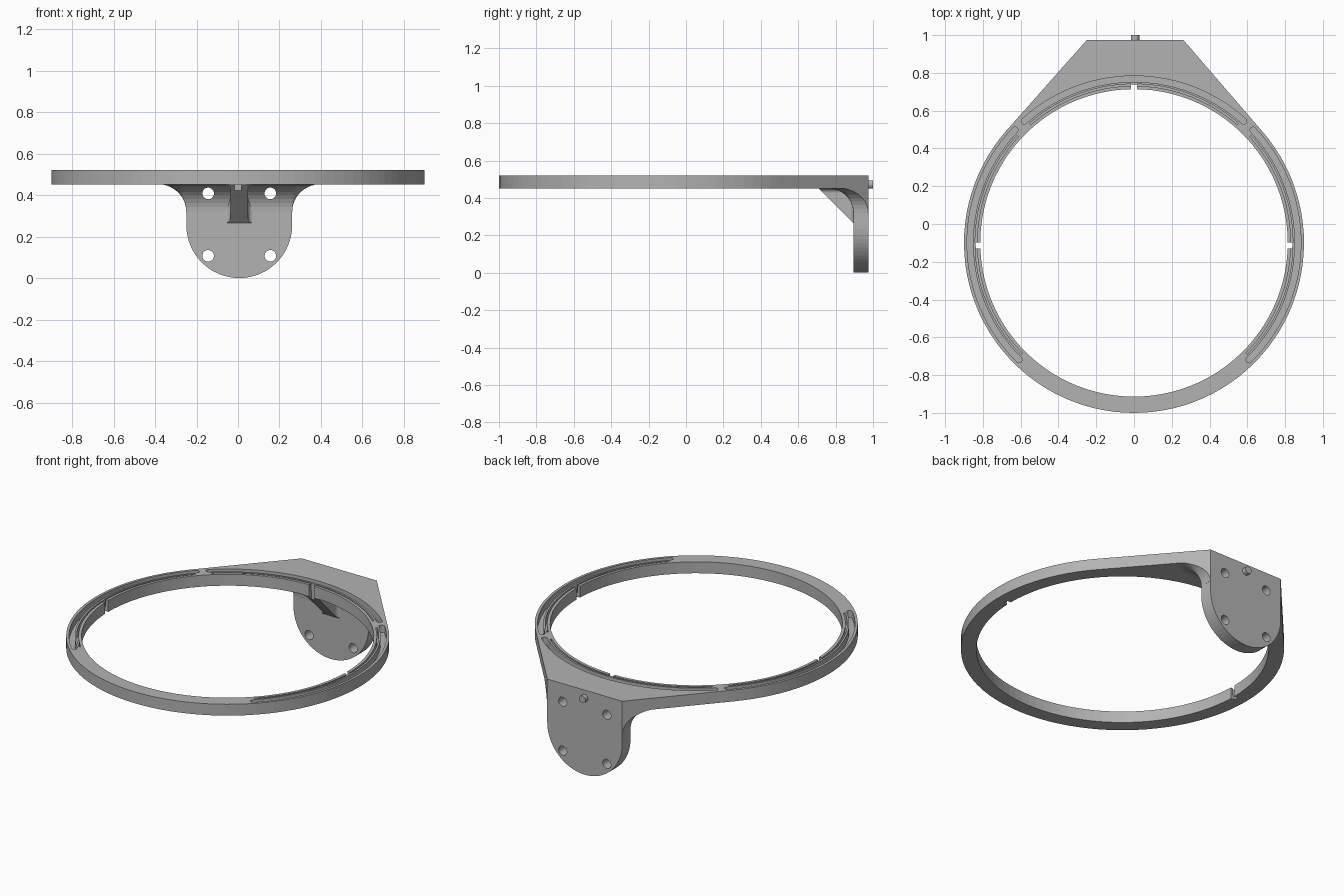
import bpy, bmesh, math
from mathutils import Vector

cube = bpy.data.objects.get("Cube")
if cube:
    bpy.data.objects.remove(cube, do_unlink=True)

grey = bpy.data.materials.new("plain grey")
grey.use_nodes = True
COLOUR = (0.45, 0.45, 0.45, 1)
grey.diffuse_color = COLOUR
grey.node_tree.nodes["Principled BSDF"].inputs["Base Color"].default_value = COLOUR

CY = -0.1                      # ring centre
OUTER, INNER = 0.9, 0.814      # ring radii
BOTTOM, TOP = 0.45, 0.52       # ring heights
CX, HALF = 0.006, 0.255        # bracket centre and half width
FRONT, BACK = 0.895, 0.975     # bracket plate depth


def loft(name, rings):
    """Closed solid through rings of equal point count."""
    bm = bmesh.new()
    loops = [[bm.verts.new(p) for p in ring] for ring in rings]
    n = len(loops[0])
    for a, b in zip(loops, loops[1:]):
        for i in range(n):
            j = (i + 1) % n
            bm.faces.new((a[i], a[j], b[j], b[i]))
    bm.faces.new(loops[0])
    bm.faces.new(loops[-1])
    bmesh.ops.recalc_face_normals(bm, faces=bm.faces)
    mesh = bpy.data.meshes.new(name)
    bm.to_mesh(mesh)
    bm.free()
    mesh.materials.append(grey)
    obj = bpy.data.objects.new(name, mesh)
    bpy.context.collection.objects.link(obj)
    return obj


def prism(name, outline, lo, hi, axis="z"):
    """Extrude a 2D outline along an axis."""
    place = {"x": lambda u, v, w: (w, u, v),
             "y": lambda u, v, w: (u, w, v),
             "z": lambda u, v, w: (u, v, w)}[axis]
    return loft(name, [[place(u, v, w) for u, v in outline] for w in (lo, hi)])


def arc(cx, cy, r, start, end, steps):
    angles = [math.radians(start + (end - start) * i / steps) for i in range(steps + 1)]
    return [(cx + r * math.cos(a), cy + r * math.sin(a)) for a in angles]


def circle(cx, cy, r, n):
    return arc(cx, cy, r, 0, 360, n)[:-1]


def combine(obj, other, operation):
    """Apply a boolean and discard the second solid."""
    other.hide_render = True
    mod = obj.modifiers.new("combine", "BOOLEAN")
    mod.operation, mod.object, mod.solver = operation, other, "EXACT"
    bpy.context.view_layer.update()
    result = obj.evaluated_get(bpy.context.evaluated_depsgraph_get())
    mesh = bpy.data.meshes.new_from_object(result)
    obj.modifiers.clear()
    obj.data = mesh
    bpy.data.objects.remove(other, do_unlink=True)


def groove_outline(r, half, mid, span):
    """Curved slot with round ends, centred on the ring."""
    a, b = mid - span, mid + span
    def end(angle):
        t = math.radians(angle)
        return r * math.cos(t), CY + r * math.sin(t)
    outer = arc(0, CY, r + half, a, b, 28)
    inner = arc(0, CY, r - half, b, a, 28)
    return (outer + arc(*end(b), half, b, b + 180, 6)[1:-1]
            + inner + arc(*end(a), half, a + 180, a + 360, 6)[1:-1])


# Ring and tapered shelf in one outline: tangent lines run to the back corners
outline = arc(0, CY, OUTER, 139, 401, 76) + [(CX + HALF, BACK), (CX - HALF, BACK)]
frame = prism("ring_and_bracket", outline, BOTTOM, TOP)

# Back plate with a round lower end
plate_outline = arc(CX, HALF, HALF, 180, 360, 32) + [(CX + HALF, 0.5), (CX - HALF, 0.5)]
combine(frame, prism("back_plate", plate_outline, FRONT, BACK, "y"), "UNION")

# Concave flare between plate and shelf, trimmed to the shelf outline
RADIUS, STEPS = 0.13, 9
flare_rings = []
for i in range(STEPS + 1):
    t = math.radians(85 * i / STEPS)
    z = BOTTOM - RADIUS + RADIUS * math.sin(t)
    d = RADIUS * (1 - math.cos(t)) + 0.0005
    ring = [(CX + HALF + d, 1.1), (CX - HALF - d, 1.1)]
    ring += arc(CX - HALF, FRONT, d, 180, 270, 6)
    ring += arc(CX + HALF, FRONT, d, 270, 360, 6)
    flare_rings.append([(x, y, z) for x, y in ring])
flare_rings.append([(x, y, BOTTOM + 0.02) for x, y, z in flare_rings[-1]])
flare = loft("flare", flare_rings)
combine(flare, prism("trim", outline, 0, 1), "INTERSECT")
combine(frame, flare, "UNION")

# Central gusset, flared where it meets the plate and the shelf
W, F = 0.042, 0.025
wedge = [(0.71, BOTTOM), (FRONT, 0.265), (FRONT + 0.02, 0.265),
         (FRONT + 0.02, BOTTOM + 0.02), (0.73, BOTTOM + 0.02)]
for axis, root, lo, hi in (("z", FRONT, 0.2, 0.5), ("y", BOTTOM, 0.7, 0.93)):
    right = arc(W + F, root - F, F, 180, 90, 6)
    left = [(-u, v) for u, v in reversed(right)]
    section = ([(-W, root - 0.3), (W, root - 0.3)] + right
               + [(W + F, root + 0.04), (-W - F, root + 0.04)] + left)
    gusset = prism("gusset", [(CX + u, v) for u, v in section], lo, hi, axis)
    combine(gusset, prism("wedge", wedge, -0.2, 0.2, "x"), "INTERSECT")
    combine(frame, gusset, "UNION")

# Central opening
combine(frame, prism("opening", circle(0, CY, INNER, 100), 0.2, 0.7), "DIFFERENCE")

# Three groove sets: wide groove, fine slit in two halves, notch in the inner lip
for mid, span in ((90, 42), (-1, 44.5), (181, 44.5)):
    wide = groove_outline(0.868, 0.016, mid, span)
    combine(frame, prism("groove", wide, 0.475, 0.6), "DIFFERENCE")
    for side in (-1, 1):
        slit = groove_outline(0.836, 0.005, mid + side * span / 2, span / 2 - 1.2)
        combine(frame, prism("slit", slit, 0.475, 0.6), "DIFFERENCE")
    along = Vector((math.cos(math.radians(mid)), math.sin(math.radians(mid))))
    across = Vector((-along.y, along.x)) * 0.016
    centre = Vector((0, CY))
    notch = [centre + along * r + across * s
             for r, s in ((0.78, -1), (0.838, -1), (0.838, 1), (0.78, 1))]
    combine(frame, prism("notch", notch, 0.4, 0.6), "DIFFERENCE")

# Four screw holes
for x in (-0.15, 0.15):
    for z in (0.107, 0.408):
        hole = prism("hole", circle(CX + x, z, 0.028, 24), 0.6, 1.2, "y")
        combine(frame, hole, "DIFFERENCE")

# Small locating pin on the back
prism("locating_pin", circle(CX, 0.472, 0.022, 24), BACK - 0.01, 1.0, "y")
